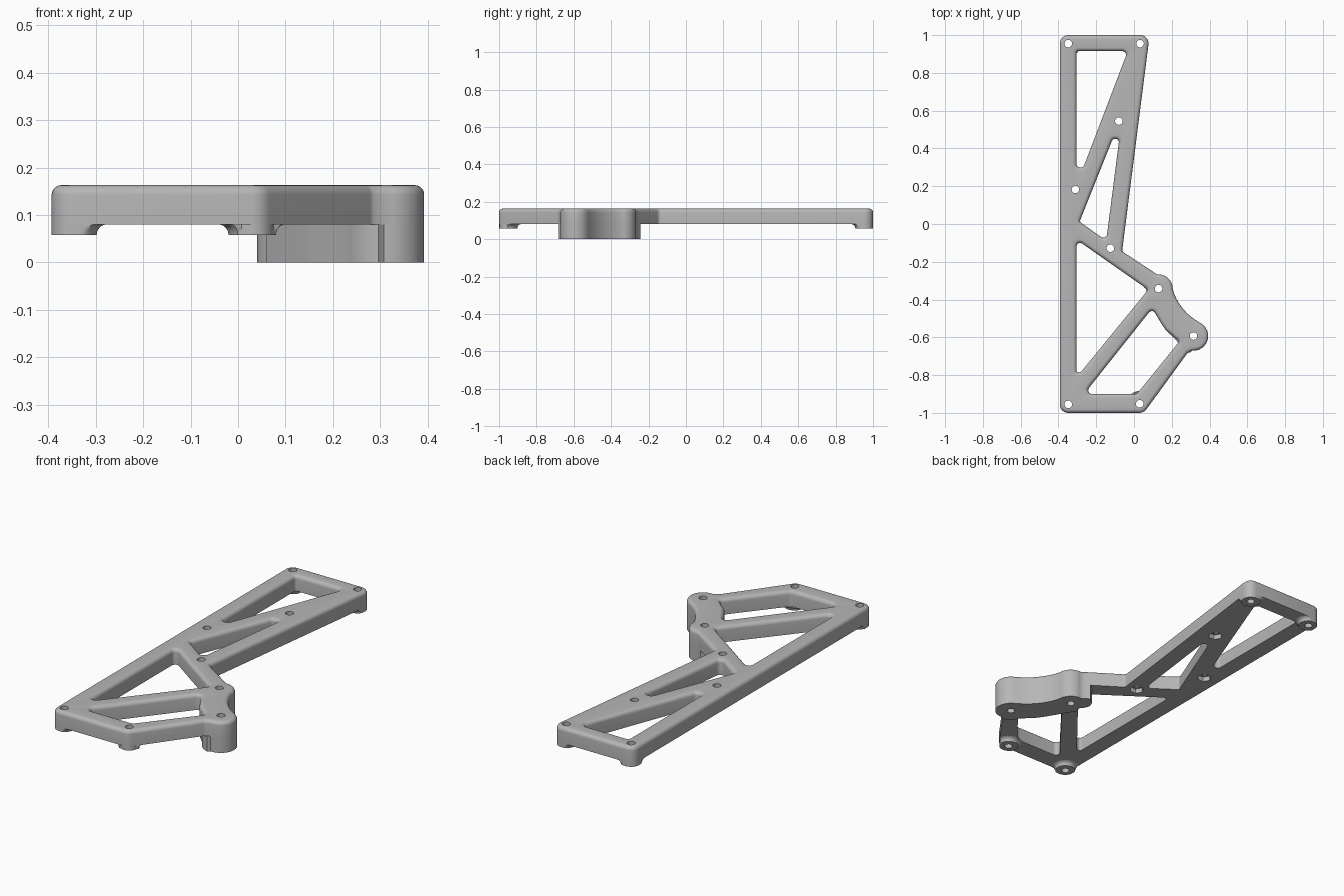
import bpy, bmesh, math
from mathutils import Vector

if "Cube" in bpy.data.objects:
    bpy.data.objects.remove(bpy.data.objects["Cube"], do_unlink=True)

grey = bpy.data.materials.new("matte grey")
grey.use_nodes = True
colour = (0.47, 0.47, 0.47, 1)
grey.diffuse_color = colour
grey.node_tree.nodes["Principled BSDF"].inputs["Base Color"].default_value = colour

TOP, UNDER, FOOT = 0.163, 0.08, 0.058
BEVEL, BOLT, SEG = 0.02, 0.02, 24


def arc(cx, cy, r, a0, a1, n=12):
    """Points on an arc, angles in degrees, with no corner rounding."""
    angles = [math.radians(a0 + (a1 - a0) * i / n) for i in range(n + 1)]
    return [(cx + r * math.cos(a), cy + r * math.sin(a), 0) for a in angles]


def rounded(corners, steps=6):
    """Turn (x, y, radius) corners into a loop with filleted corners."""
    loop = []
    for i, (x, y, r) in enumerate(corners):
        p = Vector((x, y))
        if r == 0:
            loop.append(p)
            continue
        u = (Vector(corners[i - 1][:2]) - p).normalized()
        v = (Vector(corners[(i + 1) % len(corners)][:2]) - p).normalized()
        half = u.angle(v) / 2
        mid = p + (u + v).normalized() * r / math.sin(half)
        a = p + u * r / math.tan(half) - mid
        b = p + v * r / math.tan(half) - mid
        sweep = math.pi - 2 * half
        for k in range(steps + 1):
            t = k / steps
            loop.append(mid + (a * math.sin((1 - t) * sweep) + b * math.sin(t * sweep)) / math.sin(sweep))
    return loop


def inset(loop, d):
    """Move a loop to its left, which is into the material."""
    out = []
    for i, p in enumerate(loop):
        e = (p - loop[i - 1]).normalized()
        f = (loop[(i + 1) % len(loop)] - p).normalized()
        n1, n2 = Vector((-e.y, e.x)), Vector((-f.y, f.x))
        m = (n1 + n2).normalized()
        out.append(p + m * d / max(m.dot(n1), 0.5))
    return out


def soft_wall(loop):
    """Vertical wall that rolls over at the top edge."""
    rings = [(loop, UNDER)]
    for k in range(6):
        a = math.radians(18 * k)
        rings.append((inset(loop, BEVEL * (1 - math.cos(a))), TOP - BEVEL * (1 - math.sin(a))))
    return rings


def polygon(c, r, sides=0):
    """Clockwise loop for a hole: round, or with flat sides."""
    loop = []
    for i in range(SEG):
        a = -2 * math.pi * i / SEG
        k = r
        if sides:
            w = 2 * math.pi / sides
            k = r * math.cos(w / 2) / math.cos((a % w) - w / 2)
        loop.append(Vector((c[0] + k * math.cos(a), c[1] + k * math.sin(a))))
    return loop


def build(name, walls, top_cap=True):
    """Skin each stack of rings and fill the flat ends between them."""
    bm = bmesh.new()
    low, high = [], []
    for rings in walls:
        rows = [[bm.verts.new((p.x, p.y, z)) for p in loop] for loop, z in rings]
        n = len(rows[0])
        for a, b in zip(rows, rows[1:]):
            for i in range(n):
                j = (i + 1) % n
                bm.faces.new((a[i], a[j], b[j], b[i]))
        for row, store in ((rows[0], low), (rows[-1], high)):
            store += [bm.edges.get((row[i], row[(i + 1) % n])) for i in range(n)]
    for edges, sign in ((low, -1), (high, 1)):
        if sign == 1 and not top_cap:
            continue
        made = bmesh.ops.triangle_fill(bm, edges=edges, use_beauty=True, normal=(0, 0, sign))
        for f in made["geom"]:
            if isinstance(f, bmesh.types.BMFace):
                f.normal_update()
                if f.normal.z * sign < 0:
                    f.normal_flip()
    mesh = bpy.data.meshes.new(name)
    bm.to_mesh(mesh)
    bm.free()
    mesh.materials.append(grey)
    ob = bpy.data.objects.new(name, mesh)
    bpy.context.collection.objects.link(ob)
    bpy.ops.object.select_all(action='DESELECT')
    ob.select_set(True)
    bpy.context.view_layer.objects.active = ob
    bpy.ops.object.shade_smooth_by_angle(angle=math.radians(35))
    return ob


# Bolt positions
corner_bolts = [(-0.348, -0.955), (0.03, -0.952), (0.032, 0.955), (-0.348, 0.955)]
nut_bolts = [(-0.08, 0.545), (-0.31, 0.183), (-0.125, -0.128)]
pad_bolts = [(0.13, -0.342), (0.315, -0.593)]

# Scalloped edge shared by the frame and the deep pad
scallop = (arc(0.315, -0.593, 0.078, -95, 60) + arc(0.489, -0.26, 0.297, 243, 196.6)[1:-1]
           + arc(0.13, -0.342, 0.075, 0, 95) + [(0.105, -0.256, 0), (0.085, -0.242, 0)])

outline = rounded([(-0.393, -1, 0.045), (0.052, -1, 0.048), (0.282, -0.685, 0.02)] + scallop
                  + [(-0.063, -0.145, 0.02), (0.083, 1, 0.045), (-0.393, 1, 0.045)])

# Truss openings
openings = [
    [(-0.304, 0.915, 0.012), (-0.304, 0.30, 0.018), (-0.268, 0.30, 0.018), (-0.033, 0.915, 0.02)],
    [(-0.113, 0.45, 0.016), (-0.288, 0.012, 0.012), (-0.147, -0.088, 0.02), (-0.078, 0.45, 0.016)],
    [(-0.304, -0.083, 0.018), (-0.304, -0.785, 0.01), (-0.282, -0.785, 0.012), (0.075, -0.348, 0.015)],
    [(-0.264, -0.90, 0.02), (0.015, -0.90, 0.03), (0.24, -0.622, 0.015),
     (0.167, -0.56, 0), (0.14, -0.52, 0), (0.098, -0.445, 0.02)],
]

walls = [soft_wall(outline)]
for k, corners in enumerate(openings):
    loop = rounded(corners)
    area = sum(loop[i - 1].cross(loop[i]) for i in range(len(loop)))
    walls.append(soft_wall(loop[::-1] if area > 0 else loop))
for c in corner_bolts + pad_bolts:
    walls.append([(polygon(c, BOLT), UNDER), (polygon(c, BOLT), TOP)])
# Hexagonal nut pockets on the underside
for c in nut_bolts:
    hexa, bore = polygon(c, 0.036, 6), polygon(c, BOLT)
    walls.append([(hexa, UNDER), (hexa, 0.105), (bore, 0.105), (bore, TOP)])
build("truss_frame", walls)


def foot_loop(c, n1, n2, r):
    """Round foot section kept inside the two frame edges at its corner."""
    loop, edge = [], 0.045
    for i in range(48):
        a = 2 * math.pi * i / 48
        d = Vector((math.cos(a), math.sin(a)))
        q = d * r
        if d.dot(n1) > 0 and d.dot(n2) > 0:
            q = d * edge
        for n in (n1, n2):
            q -= n * max(0, q.dot(n) - edge)
        loop.append(Vector(c) + q)
    return loop


# Flared feet under the four corners
left, front, back = Vector((-1, 0)), Vector((0, -1)), Vector((0, 1))
edges = [(left, front), (Vector((0.8, -0.6)), front), (Vector((0.992, -0.1265)), back), (left, back)]
names = ["front_right_foot", "front_left_foot", "back_left_foot", "back_right_foot"]
profile = [(0.05, FOOT), (0.051, 0.065), (0.055, 0.072), (0.06, 0.077), (0.068, UNDER)]
for name, c, (n1, n2) in zip(names, corner_bolts, edges):
    outer = [(foot_loop(c, n1, n2, r), z) for r, z in profile]
    bore = polygon(c, BOLT)
    build(name, [outer, [(bore, FOOT), (bore, UNDER)]], top_cap=False)

# Deep mounting pad below the scalloped edge
pad = rounded(scallop + [(0.05, -0.27, 0), (0.04, -0.30, 0), (0.046, -0.325, 0), (0.066, -0.35, 0),
                         (0.06, -0.385, 0), (0.08, -0.42, 0), (0.105, -0.46, 0), (0.14, -0.52, 0),
                         (0.167, -0.56, 0)] + arc(0.315, -0.593, 0.09, 200, 258, 6))
bores = [[(polygon(c, BOLT), 0), (polygon(c, BOLT), UNDER)] for c in pad_bolts]
build("mounting_pad", [[(pad, 0), (pad, UNDER)]] + bores, top_cap=False)
